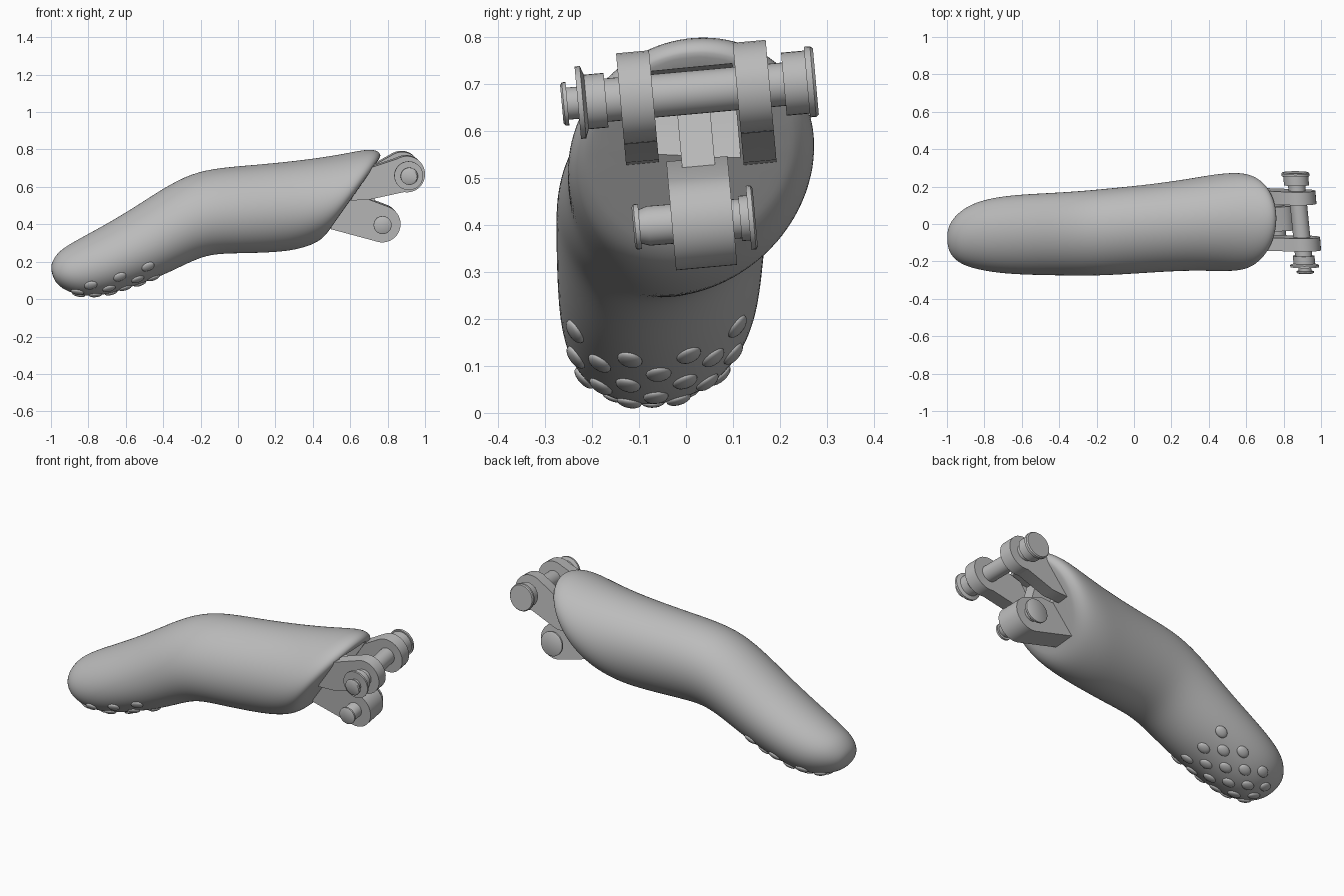
import bpy, bmesh, math
from mathutils import Vector, Matrix

if "Cube" in bpy.data.objects:
    bpy.data.objects.remove(bpy.data.objects["Cube"], do_unlink=True)

grey = bpy.data.materials.new("plain grey")
grey.use_nodes = True
grey.diffuse_color = (0.5, 0.5, 0.5, 1)
grey.node_tree.nodes["Principled BSDF"].inputs["Base Color"].default_value = (0.5, 0.5, 0.5, 1)


def finish(name, bm):
    bmesh.ops.recalc_face_normals(bm, faces=bm.faces)
    mesh = bpy.data.meshes.new(name)
    bm.to_mesh(mesh)
    bm.free()
    mesh.materials.append(grey)
    obj = bpy.data.objects.new(name, mesh)
    bpy.context.collection.objects.link(obj)
    return obj


def smooth(obj, degrees=35):
    bpy.ops.object.select_all(action="DESELECT")
    obj.select_set(True)
    bpy.context.view_layer.objects.active = obj
    bpy.ops.object.shade_smooth_by_angle(angle=math.radians(degrees))


def loft(name, rings):
    """Skin a list of equal rings and close both ends."""
    bm = bmesh.new()
    rows = [[bm.verts.new(p) for p in ring] for ring in rings]
    for a, b in zip(rows, rows[1:]):
        for i in range(len(a)):
            j = (i + 1) % len(a)
            bm.faces.new((a[i], a[j], b[j], b[i]))
    bm.faces.new(rows[0])
    bm.faces.new(rows[-1])
    return finish(name, bm)


def prism(name, profile, y0, y1, centre_z=0.6):
    """Extrude an x-z profile across y, leaning with the hinge axis."""
    mid = (y0 + y1) / 2
    return loft(name, [[(x - 0.08 * (y - mid), y - 0.09 * (z - centre_z), z + 0.09 * (y - mid))
                        for x, z in profile] for y in (y0, y1)])


def arc(cx, cz, r, start, end, n=20):
    angles = [math.radians(start + (end - start) * i / n) for i in range(n + 1)]
    return [(cx + r * math.cos(a), cz + r * math.sin(a)) for a in angles]


def pin(name, axis, steps):
    """Turned pin: steps are (y, radius) along a leaning axis."""
    rings = []
    for y, r in steps:
        x, z = axis(y)
        rings.append([(px, y - 0.09 * (pz - z), pz) for px, pz in arc(x, z, r, 0, 348.75, 31)])
    smooth(loft(name, rings))


# Bent finger body: top x, top z, bottom x, bottom z, centre y, half width
sections = [
    (-1.0, .155, -.985, .105, -.08, .04),
    (-.998, .195, -.955, .065, -.08, .09),
    (-.965, .25, -.89, .03, -.075, .14),
    (-.91, .29, -.80, .012, -.065, .175),
    (-.82, .34, -.69, .025, -.06, .2),
    (-.7, .405, -.55, .07, -.057, .214),
    (-.55, .495, -.4, .125, -.055, .22),
    (-.4, .595, -.27, .19, -.052, .225),
    (-.25, .675, -.17, .232, -.047, .23),
    (-.1, .705, -.07, .242, -.038, .234),
    (.1, .72, .05, .243, -.025, .237),
    (.35, .745, .2, .248, -.005, .245),
    (.55, .775, .3, .26, .008, .26),
    (.69, .805, .39, .285, .012, .266),
    (.75, .798, .445, .317, .01, .254),
    (.765, .772, .475, .35, .008, .225),
    (.762, .755, .485, .365, .008, .21),
]
rings = []
for tx, tz, bx, bz, cy, w in sections:
    mid = Vector(((tx + bx) / 2, cy, (tz + bz) / 2))
    up = Vector(((tx - bx) / 2, 0.025 * w / 0.25, (tz - bz) / 2))
    rings.append([mid + up * math.cos(k * math.pi / 12) + Vector((0, w * math.sin(k * math.pi / 12), 0))
                  for k in range(24)])
body = loft("finger_body", rings)
sub = body.modifiers.new("rounding", "SUBSURF")
sub.levels = sub.render_levels = 2

# Sloped pocket behind the hinge
cutter = prism("pocket_cutter", [(.56, .69), (.56, .725), (.92, .74), (.92, .53), (.62, .53)], -.1, .11)
cutter.hide_render = True
cut = body.modifiers.new("pocket", "BOOLEAN")
cut.operation = "DIFFERENCE"
cut.object = cutter
bpy.context.view_layer.objects.active = body
for name in ("rounding", "pocket"):
    bpy.ops.object.modifier_apply(modifier=name)
bpy.data.objects.remove(cutter, do_unlink=True)
smooth(body)

# Grip bumps wrapped around the underside of the tip
bm = bmesh.new()
down = Vector((.45, 0, -.89))
for row in range(6):
    origin = Vector((-.91, -.07, .14)).lerp(Vector((-.54, -.055, .29)), row / 5)
    angles = (-54, -18, 18, 54) if row % 2 else (-36, 0, 36)
    for a in map(math.radians, angles):
        ray = down * math.cos(a) + Vector((0, math.sin(a), 0))
        hit, place, normal, _ = body.ray_cast(origin, ray)
        if hit:
            along = Vector((.85, 0, .45))
            along = (along - normal * along.dot(normal)).normalized()
            turn = Matrix((along, normal.cross(along), normal)).transposed().to_4x4()
            shape = Matrix.Diagonal((.036, .027, .013, 1))
            bmesh.ops.create_uvsphere(bm, u_segments=20, v_segments=10, radius=1,
                                      matrix=Matrix.Translation(place) @ turn @ shape)
smooth(finish("grip_bumps", bm), 60)


def upper_axis(y):
    return .89 - .1 * y, .68 + .09 * y


def lower_axis(y):
    return .768 - .05 * y, .404 + .08 * y


# Upper hinge lugs
for name, y0, y1 in (("right_hinge_lug", -.14, -.07), ("left_hinge_lug", .108, .178)):
    x, z = upper_axis((y0 + y1) / 2)
    profile = arc(x, z, .097, -100, 120) + [(.69, .70), (.6, .53), (.70, .535)]
    smooth(prism(name, profile, y0, y1, z))

# Lower lug and the rib rising from it into the pocket
x, z = lower_axis(.035)
smooth(prism("lower_lug", arc(x, z, .098, -110, 70) + [(.69, .54), (.56, .53), (.49, .38)],
             -.03, .1, z))
prism("centre_rib", [(.55, .5), (.74, .5), (.69, .65), (.56, .68)], -.015, .055)

# Turned pins with collars and end flanges
pin("upper_pin", upper_axis, [
    (-.264, .04), (-.26, .046), (-.252, .046), (-.252, .034), (-.23, .034), (-.23, .077),
    (-.219, .077), (-.212, .058), (-.17, .058), (-.17, .046), (.208, .046), (.208, .067),
    (.257, .067), (.257, .075), (.27, .075), (.276, .07)])
pin("lower_pin", lower_axis, [
    (-.112, .042), (-.108, .048), (-.098, .048), (-.098, .036), (-.08, .042), (.115, .042),
    (.115, .048), (.133, .048), (.133, .068), (.143, .068), (.147, .062)])
